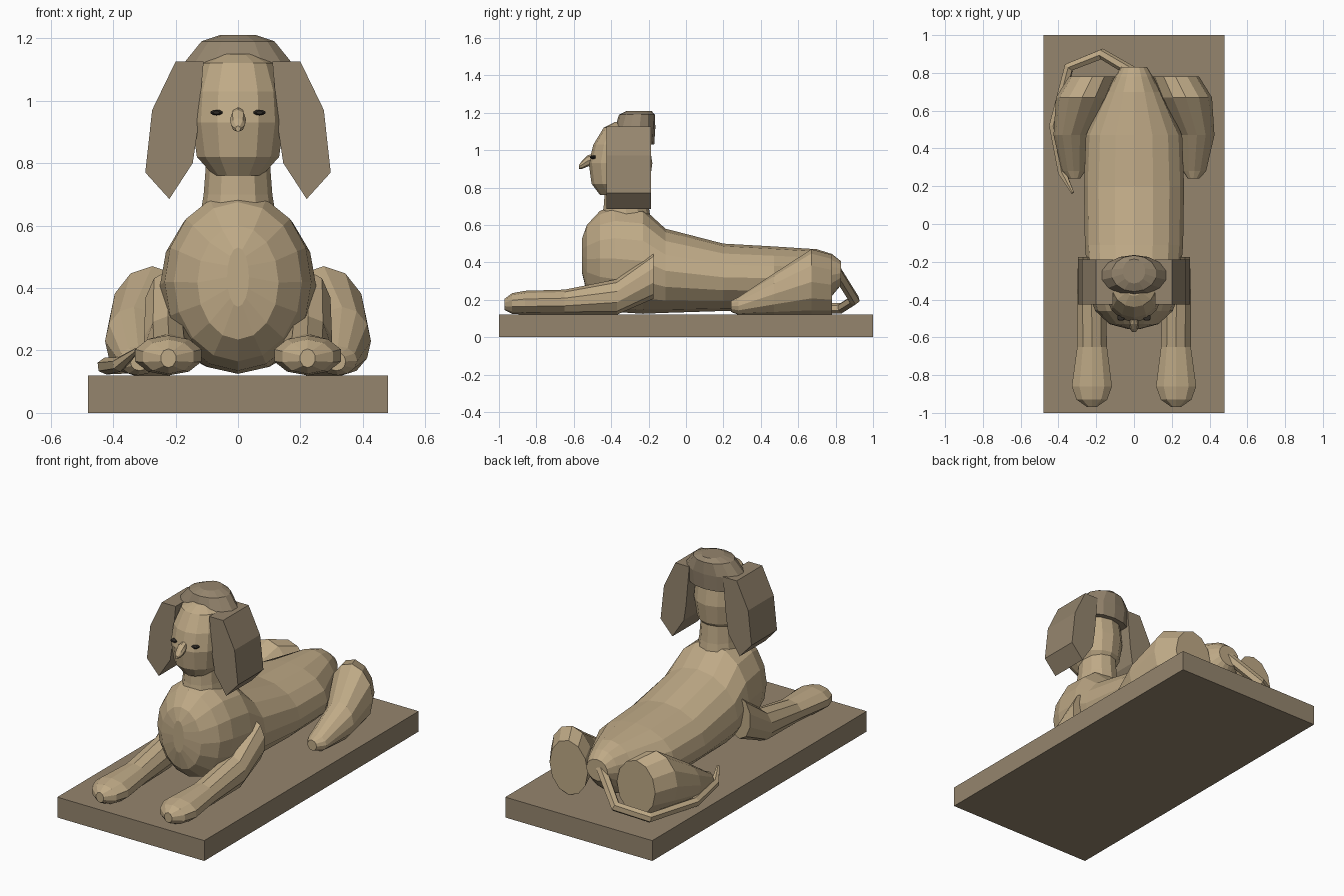
import bpy, bmesh
from math import sin, cos, tau

if "Cube" in bpy.data.objects:
    bpy.data.objects.remove(bpy.data.objects["Cube"])


def material(name, rgb):
    m = bpy.data.materials.new(name)
    m.diffuse_color = (*rgb, 1)
    m.use_nodes = True
    m.node_tree.nodes["Principled BSDF"].inputs["Base Color"].default_value = m.diffuse_color
    return m


SAND = material("sandstone", (0.52, 0.40, 0.24))
STONE = material("dark_stone", (0.30, 0.235, 0.155))
DARK = material("eye_dark", (0.03, 0.025, 0.02))


def finish(name, bm, mat, mirror=False):
    bmesh.ops.recalc_face_normals(bm, faces=bm.faces)
    me = bpy.data.meshes.new(name)
    bm.to_mesh(me)
    bm.free()
    me.materials.append(mat)
    ob = bpy.data.objects.new(name, me)
    bpy.context.collection.objects.link(ob)
    if mirror:
        ob.modifiers.new("mirror", 'MIRROR').use_mirror_merge = False
    return ob


def loft(name, rings, axis, n, mat, mirror=False):
    """Join elliptical rings (x, y, z, half width, half depth) along y or z."""
    bm = bmesh.new()
    loops = []
    for x, y, z, a, b in rings:
        loop = []
        for i in range(n):
            u, v = a * sin(tau * i / n), b * cos(tau * i / n)
            loop.append(bm.verts.new((x + u, y, z + v) if axis == 'y' else (x + u, y + v, z)))
        loops.append(loop)
    for p, q in zip(loops, loops[1:]):
        for i in range(n):
            j = (i + 1) % n
            bm.faces.new((p[i], p[j], q[j], q[i]))
    bm.faces.new(loops[0])
    bm.faces.new(loops[-1])
    return finish(name, bm, mat, mirror)


def extrude_y(name, profile, y0, y1, mat, mirror=False):
    bm = bmesh.new()
    face = bm.faces.new([bm.verts.new((x, y0, z)) for x, z in profile])
    out = bmesh.ops.extrude_face_region(bm, geom=[face])
    moved = [v for v in out['geom'] if isinstance(v, bmesh.types.BMVert)]
    bmesh.ops.translate(bm, verts=moved, vec=(0, y1 - y0, 0))
    return finish(name, bm, mat, mirror)


# Plinth
extrude_y("plinth", [(-.48, 0), (.48, 0), (.48, .12), (-.48, .12)], -1, 1, STONE)

# Body: y, half width, bottom, top
body = [(-.555, .035, .34, .53), (-.53, .13, .235, .60), (-.46, .205, .165, .675),
        (-.38, .235, .135, .705), (-.23, .25, .125, .69), (-.11, .26, .13, .58),
        (.2, .265, .14, .50), (.47, .255, .145, .485), (.70, .145, .16, .47),
        (.78, .10, .22, .445), (.83, .07, .28, .405)]
loft("body", [(0, y, (b + t) / 2, w, (t - b) / 2) for y, w, b, t in body], 'y', 16, SAND)

# Neck and head
loft("neck", [(0, -.32, .64, .12, .13), (0, -.32, .70, .11, .12),
              (0, -.32, .83, .10, .11)], 'z', 12, SAND)
loft("head", [(0, -.35, .76, .08, .11), (0, -.35, .82, .135, .155),
              (0, -.35, .93, .152, .17), (0, -.345, 1.03, .145, .15),
              (0, -.335, 1.12, .115, .105), (0, -.33, 1.15, .05, .05)], 'z', 14, SAND)

# Nose and eyes
loft("nose", [(0, -.49, .955, .018, .03), (0, -.53, .94, .026, .03),
              (0, -.555, .922, .022, .022), (0, -.573, .91, .008, .01)], 'y', 8, SAND)
loft("eyes", [(.069, -.485, .962, .02, .009), (.069, -.505, .962, .02, .009),
              (.069, -.512, .962, .01, .005)], 'y', 10, DARK, True)

# Headdress: crown cap and side lappets
loft("headdress_cap", [(0, -.275, 1.03, .165, .105), (0, -.272, 1.12, .178, .108),
                       (0, -.262, 1.19, .12, .096), (0, -.25, 1.21, .06, .065)], 'z', 14, STONE)
extrude_y("headdress_lappet", [(.11, 1.125), (.20, 1.125), (.275, .97), (.297, .77),
                               (.22, .685), (.145, .80), (.13, .90)], -.425, -.187, STONE, True)

# Front legs with paws
loft("front_leg", [(.225, -.175, .33, .075, .125), (.225, -.37, .215, .08, .095),
                   (.222, -.65, .188, .083, .066), (.223, -.86, .184, .112, .064),
                   (.223, -.93, .18, .085, .055), (.223, -.97, .175, .025, .03)],
     'y', 10, SAND, True)

# Hind legs
loft("hind_leg", [(.22, .78, .28, .125, .16), (.275, .67, .295, .138, .175),
                  (.333, .47, .23, .093, .11), (.32, .28, .167, .062, .047),
                  (.315, .24, .165, .03, .03)], 'y', 12, SAND, True)

# Tail sweeping round the hind leg
tail = [(0, .80, .36, 1), (-.17, .90, .20, 1), (-.345, .83, .155, .95),
        (-.425, .52, .15, .9), (-.38, .27, .155, .8), (-.325, .165, .20, .3)]
curve = bpy.data.curves.new("tail", 'CURVE')
curve.dimensions = '3D'
curve.bevel_depth = .03
curve.bevel_resolution = 1
curve.use_fill_caps = True
spline = curve.splines.new('POLY')
spline.points.add(len(tail) - 1)
spline.use_smooth = False
for pt, (x, y, z, r) in zip(spline.points, tail):
    pt.co = (x, y, z, 1)
    pt.radius = r
curve.materials.append(SAND)
tail_ob = bpy.data.objects.new("tail", curve)
bpy.context.collection.objects.link(tail_ob)
bpy.context.view_layer.objects.active = tail_ob
tail_ob.select_set(True)
bpy.ops.object.convert(target='MESH')
